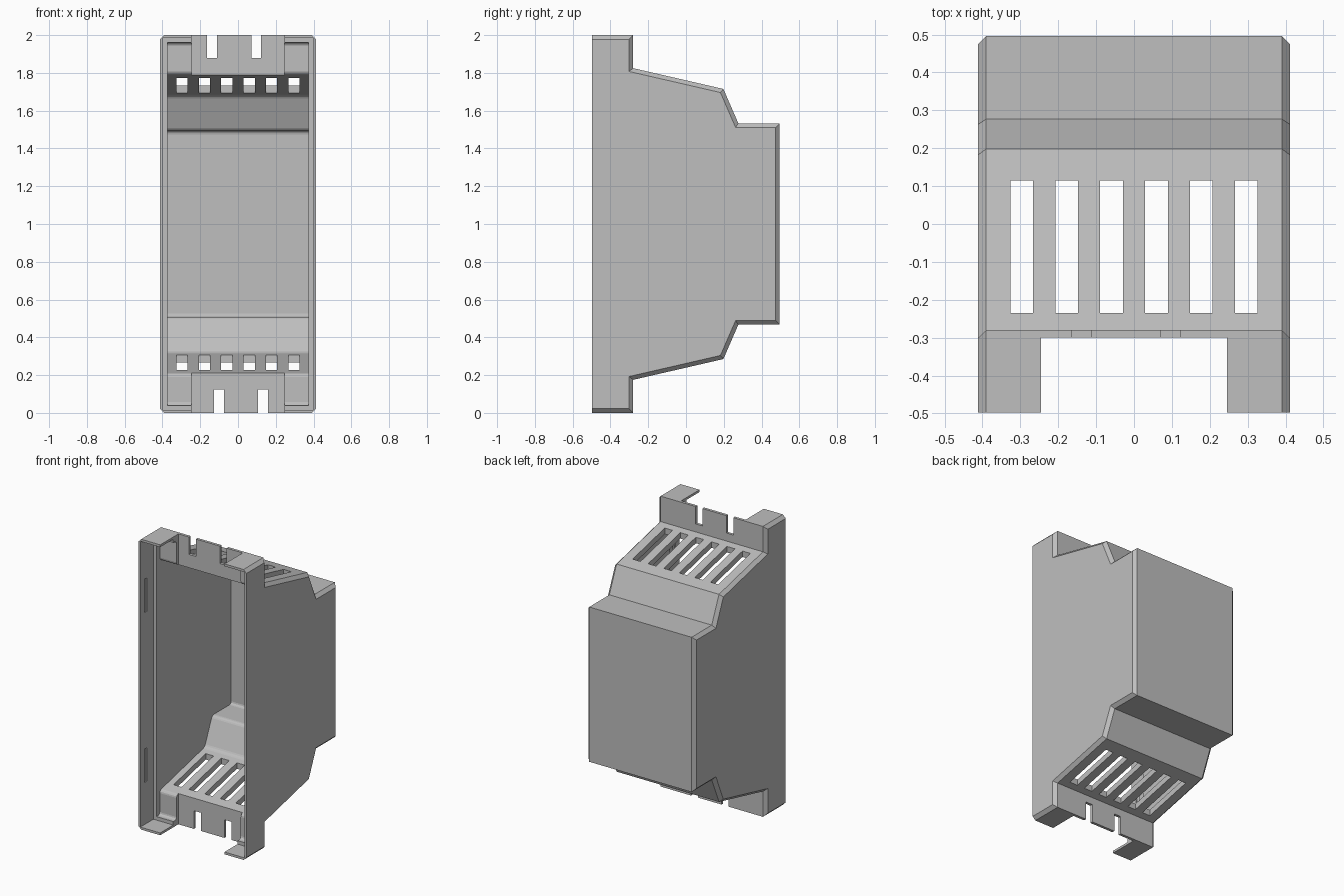
import bpy
import bmesh
from mathutils import Vector

cube = bpy.data.objects.get("Cube")
if cube:
    bpy.data.objects.remove(cube, do_unlink=True)

HALF_W, CHAMFER, WALL = 0.412, 0.022, 0.04
BACK, TAB_Y = -0.497, -0.28

grey = bpy.data.materials.new("light_grey_plastic")
grey.use_nodes = True
grey.diffuse_color = (0.52, 0.52, 0.52, 1)
grey.node_tree.nodes["Principled BSDF"].inputs["Base Color"].default_value = grey.diffuse_color


def make_object(name, bm):
    bmesh.ops.recalc_face_normals(bm, faces=bm.faces)
    mesh = bpy.data.meshes.new(name)
    bm.to_mesh(mesh)
    bm.free()
    mesh.materials.append(grey)
    obj = bpy.data.objects.new(name, mesh)
    bpy.context.collection.objects.link(obj)
    return obj


def inset(points, dist, back):
    """Shrink a counter-clockwise (y, z) outline; the open back edge moves by its own amount."""
    n = len(points)
    lines = []
    for i in range(n):
        a, b = Vector(points[i]), Vector(points[(i + 1) % n])
        d = (b - a).normalized()
        normal = Vector((-d.y, d.x))
        lines.append((normal, normal.dot(a) + (back if i == n - 1 else dist)))
    result = []
    for i in range(n):
        (m, p), (q, r) = lines[i - 1], lines[i]
        det = m.x * q.y - m.y * q.x
        result.append(((p * q.y - m.y * r) / det, (m.x * r - p * q.x) / det))
    return result


def loft(sections):
    """Join (x, outline) sections into a closed solid."""
    bm = bmesh.new()
    rings = [[bm.verts.new((x, y, z)) for y, z in outline] for x, outline in sections]
    n = len(rings[0])
    for a, b in zip(rings, rings[1:]):
        for i in range(n):
            j = (i + 1) % n
            bm.faces.new((a[i], a[j], b[j], b[i]))
    bm.faces.new(rings[0])
    bm.faces.new(rings[-1])
    return bm


def box(x0, x1, y0, y1, z0, z1):
    return loft([(x, [(y0, z0), (y1, z0), (y1, z1), (y0, z1)]) for x in (x0, x1)])


def cut(target, bm):
    cutter = make_object("cutter", bm)
    cutter.hide_render = True
    mod = target.modifiers.new("cut", "BOOLEAN")
    mod.operation, mod.solver, mod.object = "DIFFERENCE", "EXACT", cutter
    deps = bpy.context.evaluated_depsgraph_get()
    mesh = bpy.data.meshes.new_from_object(target.evaluated_get(deps))
    target.modifiers.clear()
    target.data = mesh
    bpy.data.objects.remove(cutter, do_unlink=True)


# Stepped side outline, mirrored about mid height
lower = [(BACK, 0), (TAB_Y, 0), (TAB_Y, 0.175), (0.198, 0.285), (0.277, 0.467), (0.496, 0.467)]
outline = lower + [(y, 2 - z) for y, z in reversed(lower)]

# Housing with chamfered side edges
small = inset(outline, CHAMFER, 0)
inner_x = HALF_W - CHAMFER
housing = make_object("housing", loft([
    (-HALF_W, small), (-inner_x, outline), (inner_x, outline), (HALF_W, small)]))

# Hollow interior with softened folds
hollow_x = HALF_W - WALL
cavity = loft([(x, inset(outline, WALL, -0.1)) for x in (-hollow_x, hollow_x)])
folds = [e for e in cavity.edges if abs(e.verts[0].co.x - e.verts[1].co.x) > 0.1
         and e.verts[0].co.y > BACK]
bmesh.ops.bevel(cavity, geom=folds, offset=0.018, segments=3, profile=0.5, affect="EDGES")
cut(housing, cavity)

# Thinner lip around the open back, and the rail channel
cut(housing, box(-0.396, 0.396, -0.6, -0.355, 0.016, 1.984))
cut(housing, box(-0.245, 0.245, -0.6, -0.299, -0.1, 2.1))

# Vent slots through top and bottom slopes
for i in range(6):
    x = (i - 2.5) * 0.1185
    cut(housing, box(x - 0.03, x + 0.03, -0.235, 0.115, -0.1, 2.1))

# Notches in the upper and lower tabs
for x in (-0.138, 0.097):
    cut(housing, box(x - 0.026, x + 0.026, -0.4, -0.2, 1.88, 2.1))
for x in (-0.1, 0.132):
    cut(housing, box(x - 0.026, x + 0.026, -0.4, -0.2, -0.1, 0.125))

# Shallow snap grooves inside the lip
for side in (-1, 1):
    for z in (0.42, 1.59):
        xs = sorted((side * 0.38, side * 0.402))
        cut(housing, box(xs[0], xs[1], -0.45, -0.425, z - 0.115, z + 0.115))
